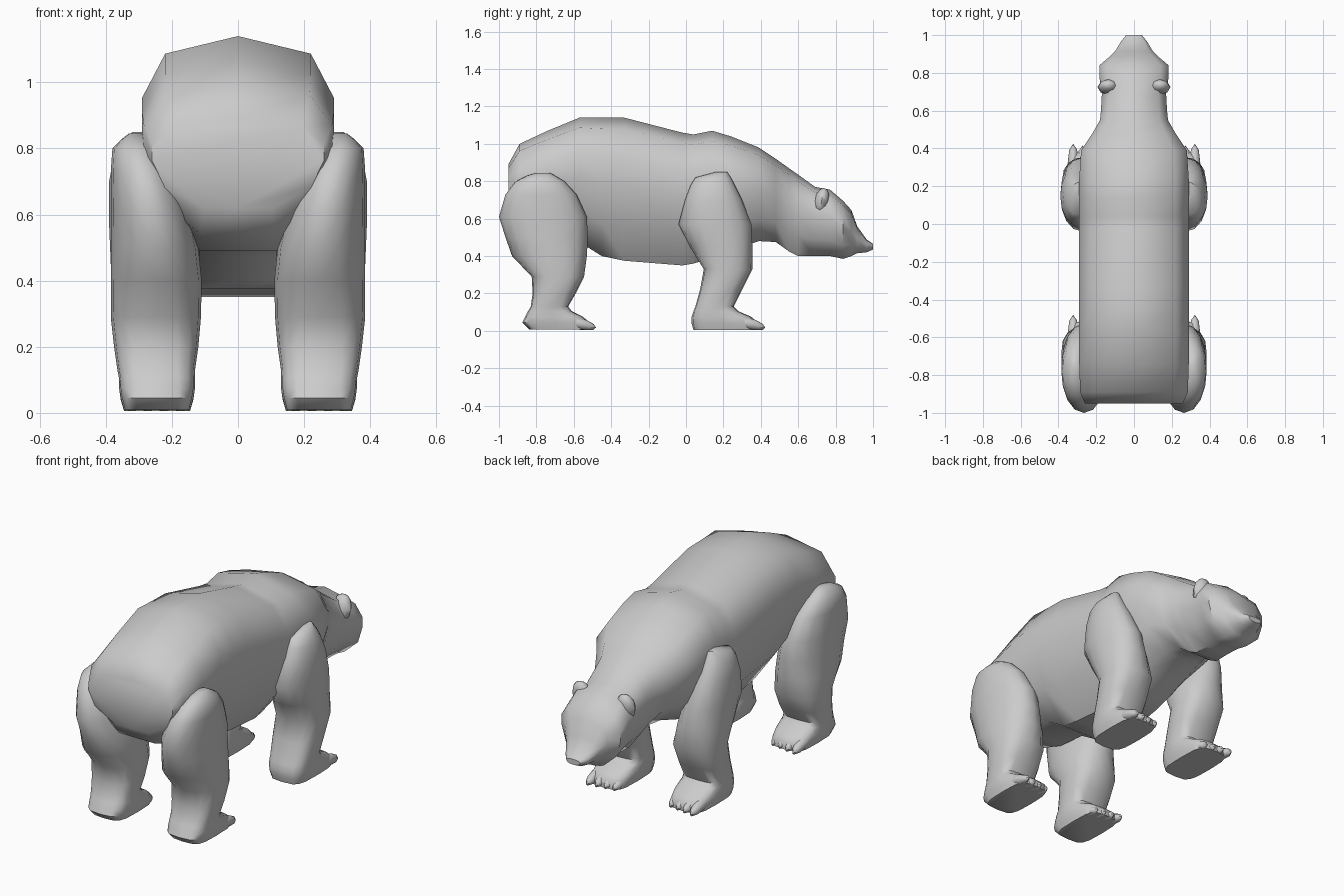
import bpy, bmesh, math


def finish(bm, name, mirror=False, angle=50):
    bmesh.ops.recalc_face_normals(bm, faces=bm.faces)
    me = bpy.data.meshes.new(name)
    bm.to_mesh(me)
    bm.free()
    ob = bpy.data.objects.new(name, me)
    bpy.context.collection.objects.link(ob)
    if mirror:
        m = ob.modifiers.new("Mirror", 'MIRROR')
        m.use_clip = False
        m.use_mirror_merge = False
    bpy.ops.object.select_all(action='DESELECT')
    ob.select_set(True)
    bpy.context.view_layer.objects.active = ob
    bpy.ops.object.shade_smooth_by_angle(angle=math.radians(angle))
    return ob


def loft(bm, rings):
    vs = [[bm.verts.new(p) for p in r] for r in rings]
    n = len(vs[0])
    for a, b in zip(vs, vs[1:]):
        for i in range(n):
            j = (i + 1) % n
            bm.faces.new((a[i], a[j], b[j], b[i]))
    bm.faces.new(vs[0])
    bm.faces.new(vs[-1])


# Torso, neck, head and snout: one cross-section swept along y
half = [(.76, .92), (1, .72), (1, .53), (.85, .24), (.40, 0)]
profile = [(0, 1)] + half + [(0, 0)] + [(-x, t) for x, t in reversed(half)]
sections = [  # y, top, bottom, half width
    (-.95, .89, .62, .26), (-.89, 1.00, .54, .285), (-.74, 1.07, .49, .29),
    (-.57, 1.14, .475, .29), (-.45, 1.14, .40, .29), (-.33, 1.14, .375, .29),
    (-.02, 1.06, .35, .29), (.04, 1.05, .36, .29), (.14, 1.07, .39, .29),
    (.24, 1.04, .43, .29), (.39, .98, .48, .28), (.48, .92, .475, .22),
    (.55, .87, .425, .18), (.60, .835, .40, .175), (.69, .77, .40, .17),
    (.77, .755, .40, .182), (.84, .695, .385, .183), (.885, .645, .40, .13),
    (.915, .56, .415, .10), (.965, .49, .42, .07), (1.0, .465, .435, .042)]
bm = bmesh.new()
loft(bm, [[(x * w, y, b + t * (top - b)) for x, t in profile]
          for y, top, b, w in sections])
finish(bm, "body_and_head")


# Ears: flattened cups merging into the sides of the head
bm = bmesh.new()
bmesh.ops.create_uvsphere(bm, u_segments=8, v_segments=6, radius=1)
for v in bm.verts:
    x, y, z = v.co
    v.co = (.137 + .056 * x, .725 + .04 * y + .012 * z, .695 + .07 * z)
finish(bm, "ears", mirror=True)


# Legs: rings stacked upward, square at the foot and oval at the top
# rows are z, back y, front y, inner x, outer x
def ring(z, y0, y1, x0, x1, n=16):
    p = min(.95, .5 + .9 * z)
    pts = []
    for i in range(n):
        a = 2 * math.pi * i / n
        c, s = math.cos(a), math.sin(a)
        c = math.copysign(abs(c) ** p, c) if abs(c) > 1e-6 else 0
        s = math.copysign(abs(s) ** p, s) if abs(s) > 1e-6 else 0
        pts.append(((x0 + x1) / 2 + c * (x1 - x0) / 2,
                    (y0 + y1) / 2 + s * (y1 - y0) / 2, z))
    return pts


def leg(name, rows, toe_y):
    bm = bmesh.new()
    loft(bm, [ring(*r) for r in rows])
    # Toes: long wedges that blend into the foot
    for i in range(4):
        r = bmesh.ops.create_uvsphere(bm, u_segments=8, v_segments=6, radius=1)
        for v in r['verts']:
            x, y, z = v.co
            v.co = (.175 + .049 * i + .029 * x, toe_y + .008 * i + .1 * y,
                    max(.006, .042 + .032 * z - .024 * y))
    finish(bm, name, mirror=True)


leg("front_legs", [
    (.006, .04, .385, .145, .345), (.04, .03, .385, .135, .355),
    (.075, .03, .35, .13, .36), (.105, .04, .28, .13, .36),
    (.13, .05, .255, .13, .362),
    (.22, .075, .30, .12, .37), (.33, .095, .355, .115, .38),
    (.45, .02, .355, .13, .385), (.57, -.04, .35, .16, .39),
    (.70, -.005, .30, .20, .39), (.78, .025, .26, .23, .375),
    (.82, .05, .24, .25, .352), (.85, .16, .22, .27, .32)], .30)
leg("rear_legs", [
    (.008, -.84, -.515, .145, .345), (.045, -.875, -.515, .135, .355),
    (.075, -.86, -.55, .13, .36), (.105, -.845, -.61, .13, .36),
    (.13, -.83, -.63, .13, .365),
    (.20, -.82, -.59, .12, .375), (.29, -.825, -.545, .112, .385),
    (.40, -.93, -.53, .11, .385), (.50, -.965, -.525, .12, .385),
    (.61, -1.0, -.53, .145, .385), (.73, -.965, -.585, .19, .385),
    (.80, -.91, -.65, .23, .38), (.83, -.85, -.70, .27, .35),
    (.845, -.80, -.73, .29, .33)], -.605)
